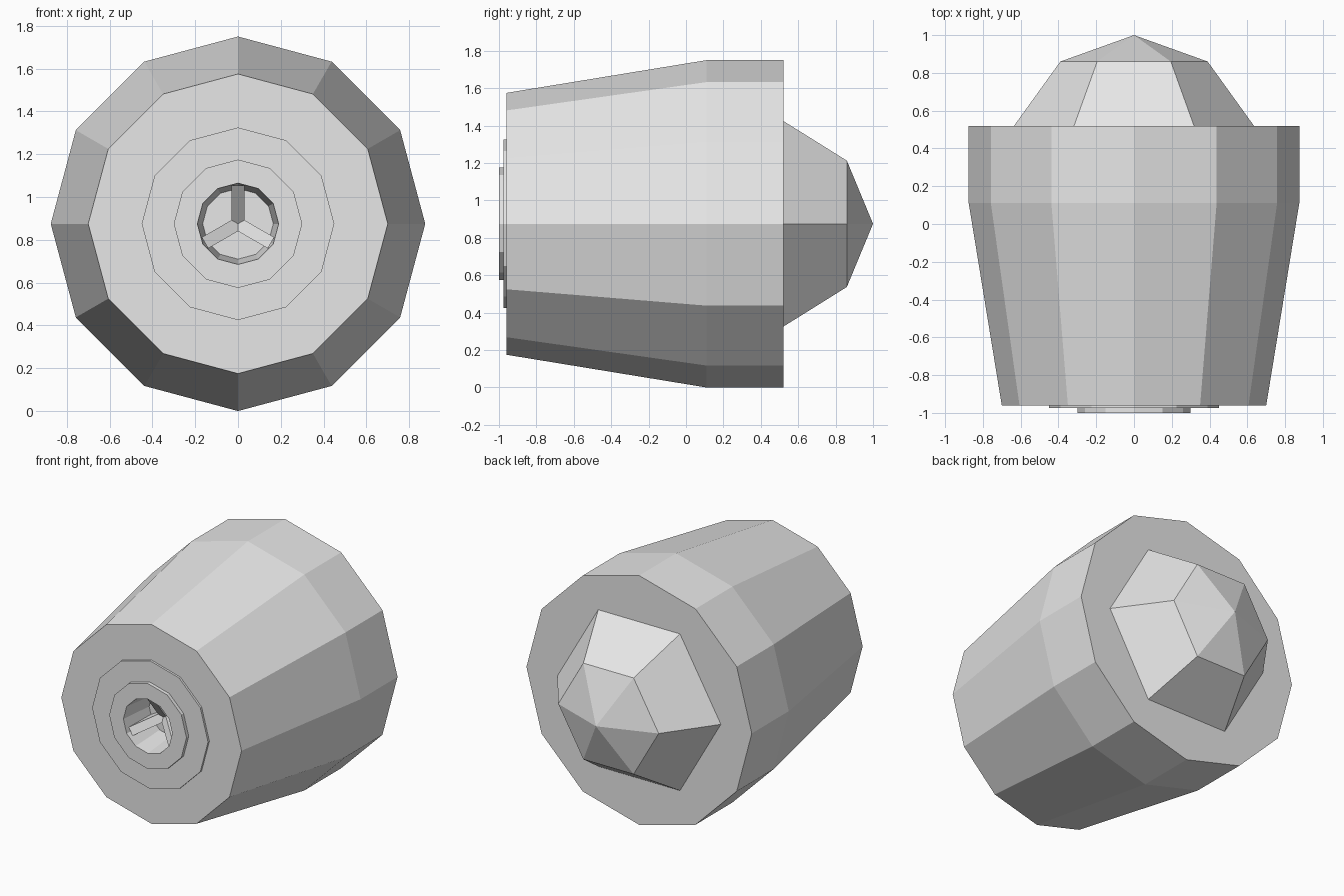
import bpy, bmesh, math
from mathutils import Matrix

cube = bpy.data.objects.get("Cube")
if cube:
    bpy.data.objects.remove(cube, do_unlink=True)

AXIS_Z = 0.875  # height of the long axis, which runs along y

grey = bpy.data.materials.new("plain_grey")
grey.use_nodes = True
grey.diffuse_color = (0.8, 0.8, 0.8, 1)
grey.node_tree.nodes["Principled BSDF"].inputs["Base Color"].default_value = (0.8, 0.8, 0.8, 1)


def finish(name, bm):
    mesh = bpy.data.meshes.new(name)
    bm.to_mesh(mesh)
    bm.free()
    mesh.materials.append(grey)
    obj = bpy.data.objects.new(name, mesh)
    obj.location.z = AXIS_Z
    bpy.context.collection.objects.link(obj)
    return obj


def lathe(name, profile, sides):
    """Spin (radius, y) points, listed front to back, around the y axis."""
    bm = bmesh.new()
    rings = []
    for r, y in profile:
        if r == 0:
            rings.append([bm.verts.new((0, y, 0))] * sides)
            continue
        angles = [2 * math.pi * i / sides for i in range(sides)]
        rings.append([bm.verts.new((r * math.cos(a), y, r * math.sin(a))) for a in angles])
    for a, b in zip(rings, rings[1:]):
        for i in range(sides):
            j = (i + 1) % sides
            corners = [a[i], b[i], b[j], a[j]]
            bm.faces.new(list(dict.fromkeys(corners)))
    return finish(name, bm)


# Twelve-sided main body, with an opening in front for the collar
lathe("body", [(0.45, -0.96), (0.70, -0.96), (0.875, 0.11), (0.875, 0.52), (0, 0.52)], 12)

# Two shallow steps on the front face
lathe("outer_collar", [(0.30, -0.975), (0.45, -0.975), (0.45, -0.96)], 12)
lathe("inner_collar", [(0.19, -1.0), (0.30, -1.0), (0.30, -0.975)], 12)

# Slightly tapered hole
lathe("socket", [(0, -0.75), (0.165, -0.75), (0.19, -1.0)], 12)

# Six-sided faceted point at the back
lathe("back_point", [(0.635, 0.52), (0.39, 0.86), (0, 1.0)], 6)

# Three sloping jaws meeting inside the socket
JAW = [(0, -0.83), (0.178, -0.97), (0.168, -0.75), (0, -0.75)]
for n, angle in enumerate((90, 210, 330)):
    bm = bmesh.new()
    face = bm.faces.new([bm.verts.new((r, y, -0.03)) for r, y in JAW])
    ext = bmesh.ops.extrude_face_region(bm, geom=[face])
    top = [v for v in ext["geom"] if isinstance(v, bmesh.types.BMVert)]
    bmesh.ops.translate(bm, verts=top, vec=(0, 0, 0.06))
    bmesh.ops.recalc_face_normals(bm, faces=bm.faces)
    bm.transform(Matrix.Rotation(-math.radians(angle), 4, 'Y'))
    finish(f"jaw_{n + 1}", bm)
